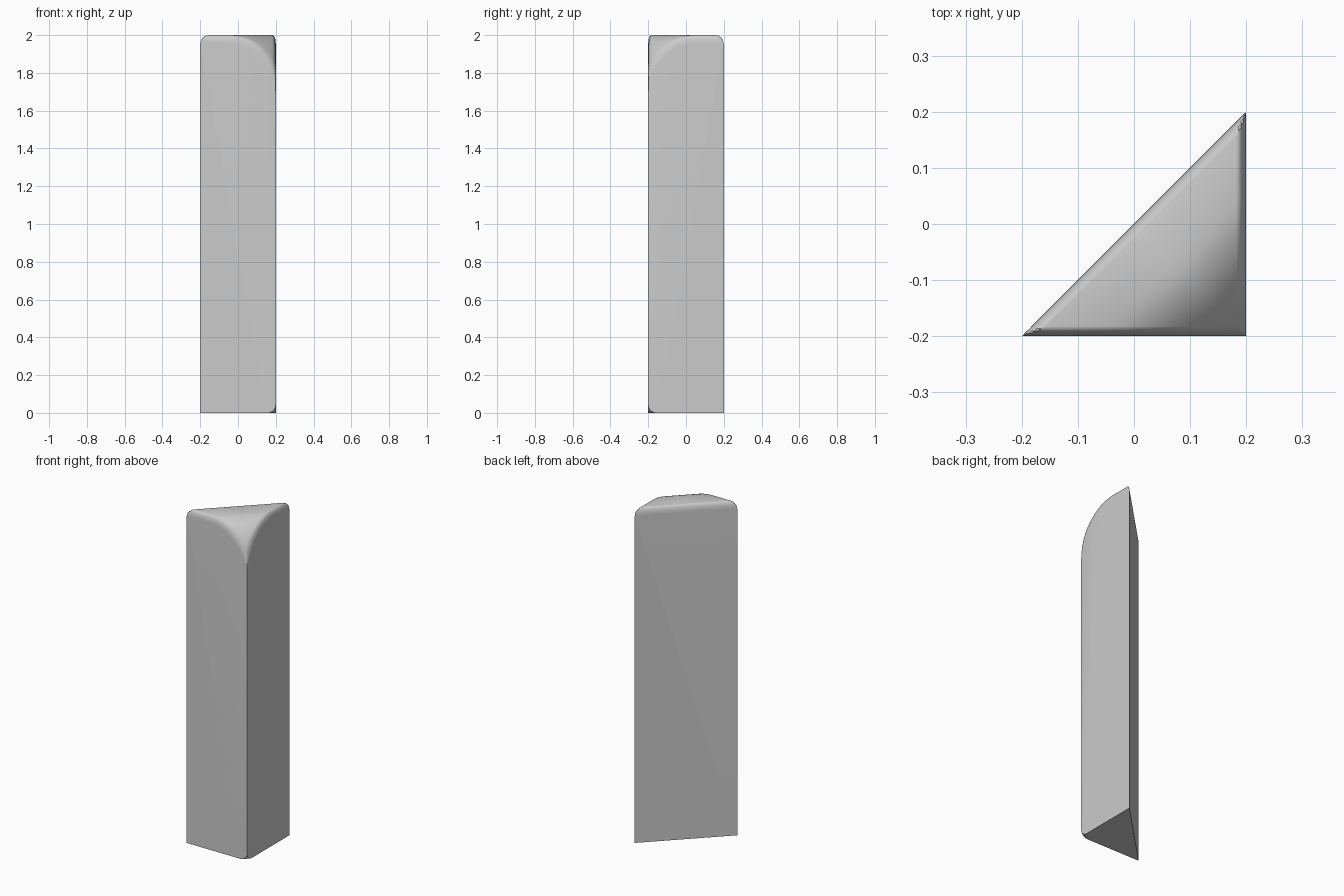
import bpy, bmesh, math

if "Cube" in bpy.data.objects:
    bpy.data.objects.remove(bpy.data.objects["Cube"])

H, W = 2.0, 0.4            # height, leg length of the triangular section
R_TOP, R_BOT = 0.26, 0.045 # corner round-over radii at top and foot
BW, BH = 0.018, 0.045      # soft rim: width and height
N = 16


def round_rows(r):
    """Distances from the square corner, following a quarter circle."""
    return [r * (1 - math.cos(math.pi / 2 * i / N)) for i in range(N + 1)]


def drop(s, r):
    """Fall of a quarter-circle round-over at distance s."""
    return 0 if s >= r else r - math.sqrt(max(0, r * r - (r - s) ** 2))


def rim(e):
    return BH / BW * drop(e, BW)


bm = bmesh.new()
offs = [BW * (1 - math.cos(math.pi / 2 * i / 6)) for i in range(7)]
rows = sorted(set(round_rows(R_TOP) + [W - o * math.sqrt(2) for o in offs]))
foot = round_rows(R_BOT) + [W]


def skin(grid):
    for a, b in zip(grid, grid[1:]):
        for i in range(len(a) - 1):
            bm.faces.new((a[i], a[i + 1], b[i + 1], b[i]))


# Sloped top: rows parallel to the long back face, with a soft rim
top = []
for s in rows:
    us = [min(o, s / 2) for o in offs]
    us = us + [s / 2] + [s - u for u in reversed(us)]
    row = []
    for u in us:
        e = max(0, min(u, s - u, (W - s) / math.sqrt(2)))
        z = H - drop(s, R_TOP) - rim(e)
        row.append(bm.verts.new((W / 2 - s + u, -W / 2 + u, z)))
    top.append(row)
skin(top)

# Underside with its small rounded corner
base = [[bm.verts.new((W / 2 - s + u, -W / 2 + u, drop(s, R_BOT))) for u in (0, s)]
        for s in foot]
skin(base)

# Flat walls; the apex rows collapse to a single corner point
for k in (0, -1):
    bm.faces.new([r[k] for r in top] + [r[k] for r in reversed(base)])
bm.faces.new(top[-1] + base[-1][::-1])
bmesh.ops.remove_doubles(bm, verts=bm.verts, dist=1e-6)
bmesh.ops.recalc_face_normals(bm, faces=bm.faces)

me = bpy.data.meshes.new("corner_post")
bm.to_mesh(me)
bm.free()
ob = bpy.data.objects.new("corner_post", me)
bpy.context.collection.objects.link(ob)
bpy.context.view_layer.objects.active = ob
ob.select_set(True)
bpy.ops.object.shade_smooth_by_angle(angle=math.radians(30))
